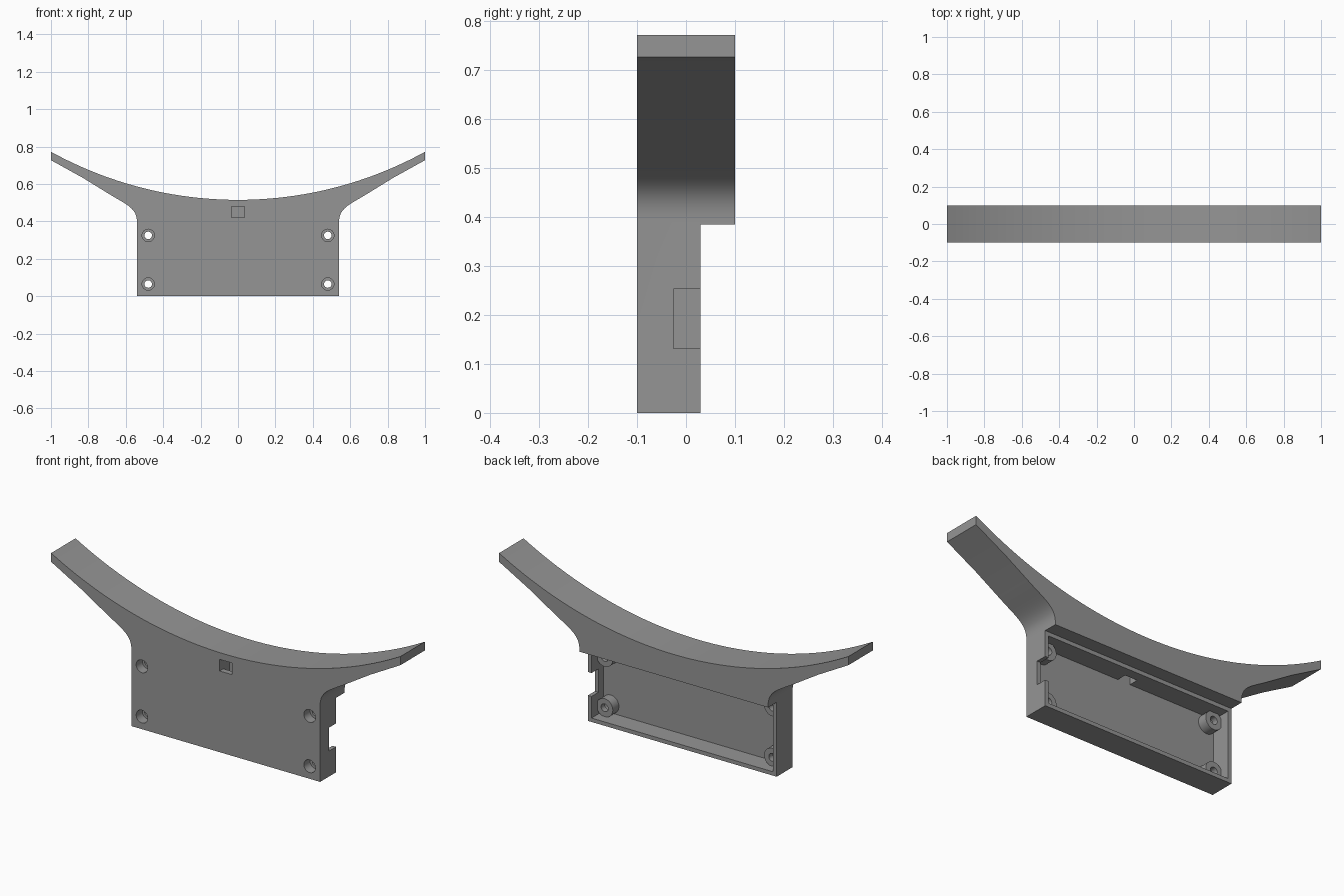
import bpy, bmesh, math
from mathutils import Vector
from mathutils.geometry import interpolate_bezier

if "Cube" in bpy.data.objects:
    bpy.data.objects.remove(bpy.data.objects["Cube"])

grey = bpy.data.materials.new("plain grey")
grey.diffuse_color = (0.30, 0.30, 0.30, 1)
grey.use_nodes = True
grey.node_tree.nodes["Principled BSDF"].inputs["Base Color"].default_value = grey.diffuse_color


def make_object(name, bm):
    bmesh.ops.recalc_face_normals(bm, faces=bm.faces)
    mesh = bpy.data.meshes.new(name)
    bm.to_mesh(mesh)
    bm.free()
    obj = bpy.data.objects.new(name, mesh)
    bpy.context.collection.objects.link(obj)
    mesh.materials.append(grey)
    return obj


def prism(name, outline, y0, y1):
    """Extrude an (x, z) outline from y0 to y1."""
    bm = bmesh.new()
    face = bm.faces.new([bm.verts.new((x, y0, z)) for x, z in outline])
    ext = bmesh.ops.extrude_face_region(bm, geom=[face])
    verts = [v for v in ext["geom"] if isinstance(v, bmesh.types.BMVert)]
    bmesh.ops.translate(bm, verts=verts, vec=(0, y1 - y0, 0))
    return make_object(name, bm)


def box(name, x0, x1, y0, y1, z0, z1):
    return prism(name, [(x0, z0), (x1, z0), (x1, z1), (x0, z1)], y0, y1)


def rod(name, x, z, r, y0, y1, n=40):
    ring = [(x + r * math.cos(2 * math.pi * i / n),
             z + r * math.sin(2 * math.pi * i / n)) for i in range(n)]
    return prism(name, ring, y0, y1)


def combine(target, tool, operation):
    mod = target.modifiers.new(operation, 'BOOLEAN')
    mod.operation = operation
    mod.solver = 'EXACT'
    mod.object = tool
    bpy.context.view_layer.objects.active = target
    bpy.ops.object.modifier_apply(modifier=mod.name)
    bpy.data.objects.remove(tool, do_unlink=True)


# Outline: straight case sides, flared wings, concave cradle on top
flare = interpolate_bezier(Vector((0.54, 0.395)), Vector((0.54, 0.475)),
                           Vector((0.60, 0.490)), Vector((0.70, 0.553)), 16)
right = [(0.54, 0.0)] + [(p.x, p.y) for p in flare] + [(0.83, 0.633), (1.0, 0.727)]
low, sag = 0.515, 0.257
radius = (1 + sag * sag) / (2 * sag)
half = math.asin(1 / radius)
steps = 48
cradle = []
for i in range(steps + 1):
    a = half - 2 * half * i / steps
    cradle.append((radius * math.sin(a), low + radius * (1 - math.cos(a))))
left = [(-x, z) for x, z in reversed(right)]
body = prism("cradle_case", right + cradle + left, -0.10, 0.10)

# Lower back step and hollow electronics bay
combine(body, box("step_cutter", -0.7, 0.7, 0.03, 0.2, -0.1, 0.385), 'DIFFERENCE')
combine(body, box("bay_cutter", -0.52, 0.52, -0.07, 0.05, 0.02, 0.365), 'DIFFERENCE')

# Screw bosses with counterbored holes
for x in (-0.48, 0.48):
    for z in (0.065, 0.325):
        combine(body, rod("boss", x, z, 0.047, -0.08, -0.02), 'UNION')
        combine(body, rod("bore_cutter", x, z, 0.033, -0.12, -0.05), 'DIFFERENCE')
        combine(body, rod("hole_cutter", x, z, 0.020, -0.06, 0.0), 'DIFFERENCE')

# Front sensor window joined to the bay by a channel
combine(body, box("window_cutter", -0.035, 0.035, -0.12, -0.02, 0.42, 0.48), 'DIFFERENCE')
combine(body, box("channel_cutter", -0.035, 0.035, -0.07, -0.02, 0.34, 0.48), 'DIFFERENCE')

# Cable notch in the right wall
combine(body, box("notch_cutter", 0.50, 0.60, -0.026, 0.05, 0.132, 0.253), 'DIFFERENCE')

bpy.ops.object.select_all(action='DESELECT')
body.select_set(True)
bpy.context.view_layer.objects.active = body
bpy.ops.object.shade_smooth_by_angle(angle=math.radians(30))
